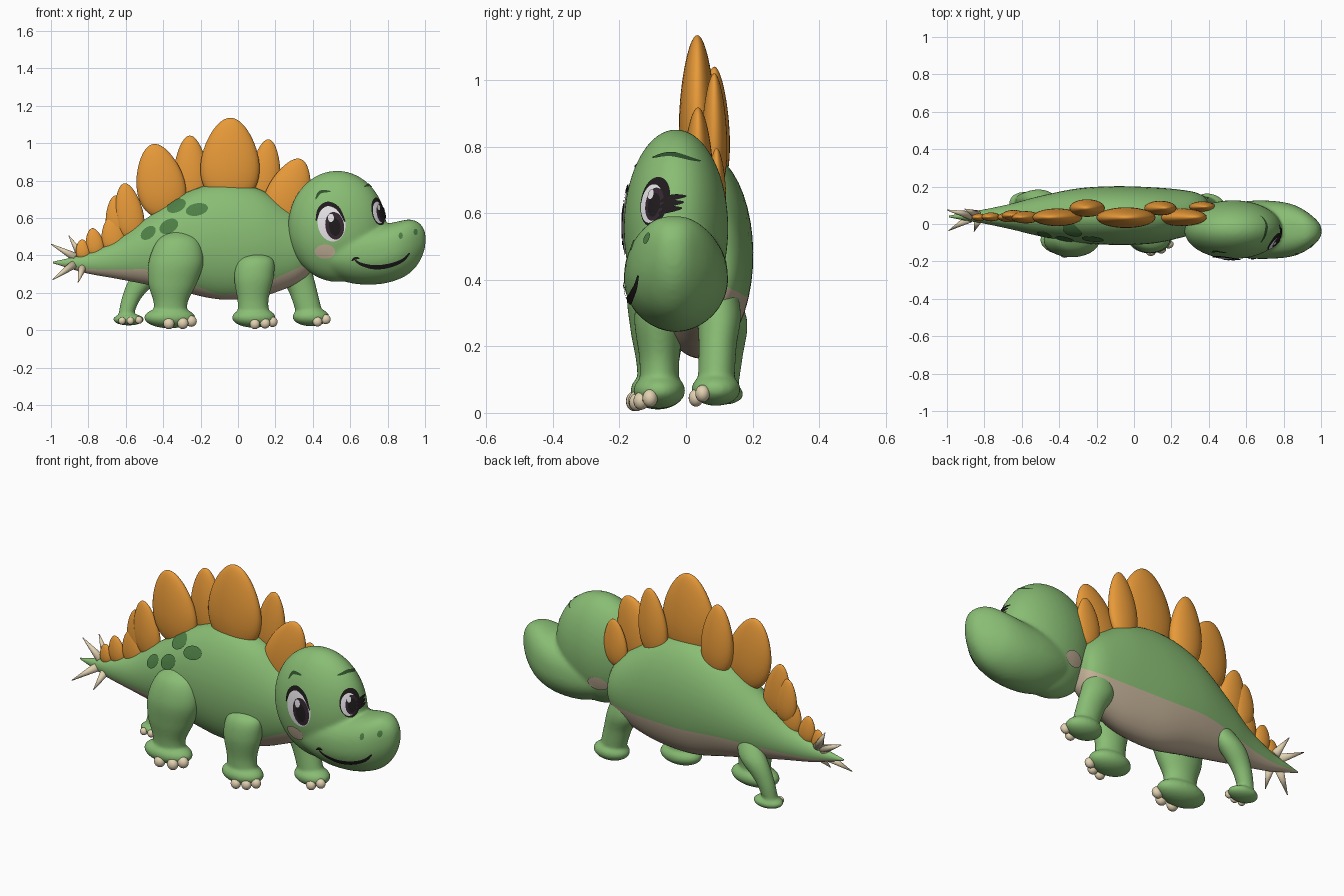
import bpy, bmesh, math
from mathutils import Vector, Matrix
from mathutils.bvhtree import BVHTree

if "Cube" in bpy.data.objects:
    bpy.data.objects.remove(bpy.data.objects["Cube"])


def material(name, r, g, b):
    m = bpy.data.materials.new(name)
    m.use_nodes = True
    m.diffuse_color = (r, g, b, 1)
    m.node_tree.nodes["Principled BSDF"].inputs["Base Color"].default_value = (r, g, b, 1)
    return m


GREEN = material("skin green", .25, .51, .175)
ORANGE = material("plate orange", .80, .32, .04)
BELLY = material("belly tan", .56, .45, .32)
CLAW = material("claw cream", .76, .64, .44)
SPOT = material("spot green", .075, .21, .06)
BROW = material("brow green", .03, .08, .025)
BLACK = material("line black", .014, .011, .012)
IRIS = material("iris plum", .035, .02, .03)
WHITE = material("eye white", .80, .78, .80)


def finish(name, bm, *mats):
    bmesh.ops.recalc_face_normals(bm, faces=bm.faces)
    me = bpy.data.meshes.new(name)
    for f in bm.faces:
        f.smooth = True
    bm.to_mesh(me)
    bm.free()
    for m in mats:
        me.materials.append(m)
    ob = bpy.data.objects.new(name, me)
    bpy.context.scene.collection.objects.link(ob)
    return ob


def fuse(name, *parts, voxel=.009):
    """Blends overlapping green parts into one soft skin."""
    bm = bmesh.new()
    for p in parts:
        bm.from_mesh(p.data)
        bpy.data.objects.remove(p)
    ob = finish(name, bm, GREEN)
    mod = ob.modifiers.new("skin", 'REMESH')
    mod.mode, mod.voxel_size, mod.use_smooth_shade = 'VOXEL', voxel, True
    mod = ob.modifiers.new("soften", 'SMOOTH')
    mod.factor, mod.iterations = .5, 12
    graph = bpy.context.evaluated_depsgraph_get()
    ob.data = bpy.data.meshes.new_from_object(ob.evaluated_get(graph))
    ob.modifiers.clear()
    ob.data.materials.clear()
    ob.data.materials.append(GREEN)
    return ob


def smooth_path(pts, steps=6):
    """Catmull-Rom through tuples of any length."""
    pts = [Vector(p) for p in pts]
    ext = [pts[0]] + pts + [pts[-1]]
    out = []
    for a, b, c, d in zip(ext, ext[1:], ext[2:], ext[3:]):
        for i in range(steps):
            t = i / steps
            out.append(b + (c - a) * (t / 2) + (a * 2 - b * 5 + c * 4 - d) * (t * t / 2)
                       + (b * 3 - a - c * 3 + d) * (t ** 3 / 2))
    return out + [pts[-1]]


def loft(name, stations, axis, top=2.0, bottom=2.0, seg=48, belly=lambda x: (60, 60)):
    """Stations are x, y, z and two radii; the first third of each ring spans the belly angles."""
    bm = bmesh.new()
    rings, third = [], seg // 3
    for x, y, z, a, b in smooth_path(stations):
        ring = []
        near, far = belly(x)
        for j in range(seg):
            t = (-near + (near + far) * j / third if j <= third else
                 far + (360 - near - far) * (j - third) / (seg - third))
            u, w = math.sin(math.radians(t)), -math.cos(math.radians(t))
            power = 2 / (top if w > 0 else bottom)
            u = math.copysign(abs(u) ** power, u) * max(a, .001)
            w = math.copysign(abs(w) ** power, w) * max(b, .001)
            ring.append(bm.verts.new((x, y + u, z + w) if axis == 'x' else (x + u, y + w, z)))
        rings.append(ring)
    for r, s in zip(rings, rings[1:]):
        for j in range(seg):
            k = (j + 1) % seg
            bm.faces.new((r[j], r[k], s[k], s[j])).material_index = int(j < third)
    bm.faces.new(rings[0])
    bm.faces.new(rings[-1])
    return finish(name, bm, GREEN, BELLY)


def ellipsoid(name, mat, centre, radii, seg=32):
    bm = bmesh.new()
    bmesh.ops.create_uvsphere(bm, u_segments=seg, v_segments=seg * 2 // 3, radius=1)
    bm.transform(Matrix.Translation(centre) @ Matrix.Diagonal((*radii, 1)))
    return finish(name, bm, mat)


def surface_of(*objs):
    verts, polys = [], []
    for o in objs:
        n = len(verts)
        verts += [v.co.copy() for v in o.data.vertices]
        polys += [[n + i for i in p.vertices] for p in o.data.polygons]
    return BVHTree.FromPolygons(verts, polys)


class Painter:
    """Lays thin plates onto a surface along one viewing direction."""

    def __init__(self, tree, centre=(0, 0, 0), aim=(0, 1, 0)):
        self.tree, self.c, self.d = tree, Vector(centre), Vector(aim).normalized()
        self.right = self.d.cross(Vector((0, 0, 1)))

    def put(self, u, w, lift):
        p = self.c + self.right * u + Vector((0, 0, w))
        hit = self.tree.ray_cast(p - self.d * 2, self.d)[0] or self.tree.find_nearest(p)[0]
        return hit - self.d * lift

    def disc(self, name, mat, u, w, ru, rw, tilt=0, lift=.004, seg=32, rings=5):
        bm = bmesh.new()
        ct, st = math.cos(math.radians(tilt)), math.sin(math.radians(tilt))
        last = [bm.verts.new(self.put(u, w, lift))] * seg
        for i in range(1, rings + 1):
            ring = []
            for j in range(seg):
                t = 2 * math.pi * j / seg
                a, b = ru * i / rings * math.cos(t), rw * i / rings * math.sin(t)
                ring.append(bm.verts.new(self.put(u + a * ct - b * st, w + a * st + b * ct, lift)))
            for j in range(seg):
                k = (j + 1) % seg
                bm.faces.new((last[j], ring[j], ring[k]) if i == 1 else
                             (last[j], ring[j], ring[k], last[k]))
            last = ring
        finish(name, bm, mat)

    def stroke(self, name, mat, pts, width, lift=.005):
        bm = bmesh.new()
        path = smooth_path(pts, 8)
        n, last = len(path) - 1, None
        for i, p in enumerate(path):
            t = (path[min(i + 1, n)] - path[max(i - 1, 0)]).normalized()
            side = Vector((-t.y, t.x)) * width / 2 * (.25 + .75 * math.sin(math.pi * i / n))
            pair = [bm.verts.new(self.put(*(p + side * s), lift)) for s in (-1, 0, 1)]
            if last:
                for a in (0, 1):
                    bm.faces.new((last[a], pair[a], pair[a + 1], last[a + 1]))
            last = pair
        finish(name, bm, mat)


# Body with tail; the tan belly sits lower on the near flank than on the far one
body = loft("body", [
    (-.99, .04, .362, .004, .004), (-.9, .04, .358, .022, .028), (-.8, .04, .357, .038, .055),
    (-.65, .04, .378, .07, .103), (-.5, .042, .418, .108, .172), (-.3, .045, .465, .145, .26),
    (-.1, .045, .475, .157, .31), (.1, .046, .467, .15, .292), (.25, .055, .445, .128, .225),
    (.34, .06, .43, .105, .165), (.39, .06, .42, .07, .1), (.405, .06, .42, .005, .01)],
    'x', belly=lambda x: (min(58, 22 + 85 * abs(x + .08)), 66))

# Head: cranium blended into a broad muzzle
cranium = ellipsoid("cranium", GREEN, (.53, -.03, .555), (.262, .157, .297), 56)
muzzle = loft("muzzle", [
    (.42, -.03, .4, .08, .07), (.5, -.03, .4, .13, .115), (.62, -.03, .396, .154, .148),
    (.75, -.031, .402, .154, .157), (.85, -.034, .424, .138, .156), (.92, -.037, .449, .105, .143),
    (.97, -.038, .468, .066, .104), (.996, -.038, .48, .034, .055), (1.004, -.038, .485, .005, .008)],
    'x', top=2.5, bottom=1.9)
skin = fuse("head", cranium, muzzle)

# Legs, each blended into its foot
legs = {
    "near_hind": [(-.32, -.05, .535, .03, .02), (-.32, -.075, .48, .11, .07), (-.33, -.085, .37, .147, .092),
                  (-.35, -.085, .25, .13, .082), (-.36, -.085, .15, .092, .064), (-.36, -.085, .07, .09, .06)],
    "near_front": [(.1, -.045, .42, .03, .02), (.095, -.07, .375, .095, .066), (.085, -.08, .28, .106, .075),
                   (.08, -.08, .16, .083, .06), (.085, -.08, .07, .085, .06)],
    "far_front": [(.3, .09, .42, .06, .05), (.31, .1, .3, .09, .065), (.35, .095, .2, .076, .057),
                  (.385, .09, .08, .07, .055)],
    "far_hind": [(-.45, .11, .38, .05, .03), (-.5, .13, .28, .078, .054), (-.57, .128, .17, .052, .043),
                 (-.605, .118, .06, .038, .036)]}
feet = {
    "near_hind": ((-.365, -.085, .067), (.137, .082, .057), .03,
                  [(-.37, -.155, .035), (-.295, -.148, .036), (-.25, -.122, .048)]),
    "near_front": ((.085, -.08, .067), (.117, .078, .054), .027,
                   [(.09, -.148, .032), (.145, -.135, .036), (.185, -.108, .044)]),
    "far_front": ((.39, .09, .071), (.099, .074, .05), .026,
                  [(.425, .03, .045), (.47, .05, .058)]),
    "far_hind": ((-.585, .115, .057), (.083, .058, .032), .02,
                 [(-.62, .063, .05), (-.575, .063, .05), (-.53, .075, .054)])}
limbs = {}
for leg, (centre, radii, size, toes) in feet.items():
    limbs[leg] = fuse(leg + "_leg", loft("limb", legs[leg], 'z'),
                      ellipsoid("foot", GREEN, centre, radii), voxel=.007)
    for i, toe in enumerate(toes):
        ellipsoid(f"{leg}_toe_{i + 1}", CLAW, toe, (size, size * .85, size), 18)

# Back plates: base x z, tip x z, width, y, half thickness
plates = [(-.825, .375, -.835, .485, .075, .036, .019), (-.755, .39, -.78, .545, .095, .038, .023),
          (-.655, .41, -.68, .605, .125, .036, .026), (-.635, .48, -.655, .72, .125, .046, .028),
          (-.56, .48, -.608, .785, .15, .036, .032), (-.38, .6, -.455, .995, .255, .036, .046),
          (-.245, .65, -.258, 1.04, .185, .085, .046), (-.045, .68, -.04, 1.135, .31, .034, .054),
          (.125, .65, .165, 1.02, .165, .085, .038), (.205, .54, .335, .915, .235, .036, .046),
          (.355, .54, .38, .795, .135, .092, .028)]
for i, (x0, z0, x1, z1, width, y, thick) in enumerate(plates):
    bm = bmesh.new()
    bmesh.ops.create_uvsphere(bm, u_segments=32, v_segments=24, radius=1)
    length = math.hypot(x1 - x0, z1 - z0)
    for v in bm.verts:
        taper = 1 - .22 * v.co.z
        v.co = (v.co.x * taper * width / 2, v.co.y * taper * thick, v.co.z * length / 2)
    bm.transform(Matrix.Translation(((x0 + x1) / 2, y, (z0 + z1) / 2))
                 @ Matrix.Rotation(math.atan2(x1 - x0, z1 - z0), 4, 'Y'))
    finish(f"back_plate_{i + 1}", bm, ORANGE)

# Tail spikes
for i, (base, tip) in enumerate([((-.87, .045, .39), (-1, .075, .46)), ((-.84, .05, .4), (-.905, .08, .505)),
                                 ((-.88, .03, .35), (-.99, -.035, .27)), ((-.83, .03, .34), (-.855, -.04, .255))]):
    base, tip = Vector(base), Vector(tip)
    bm = bmesh.new()
    bmesh.ops.create_cone(bm, cap_ends=True, segments=20, radius1=.024, radius2=.002, depth=(tip - base).length)
    bm.transform(Matrix.Translation((base + tip) / 2) @ (tip - base).to_track_quat('Z', 'Y').to_matrix().to_4x4())
    finish(f"tail_spike_{i + 1}", bm, CLAW)

# Flank spots
flank = Painter(surface_of(body, limbs["near_hind"]))
for i, (x, z, r, s, tilt) in enumerate([(-.33, .665, .054, .034, 25), (-.22, .645, .06, .033, 12),
                                        (-.37, .555, .054, .036, 30), (-.48, .52, .046, .03, 40)]):
    flank.disc(f"spot_{i + 1}", SPOT, x, z, r, s, tilt, .007)

# Near eye, mouth, nostrils, cheeks
head = surface_of(skin)
face = Painter(head)
face.disc("near_eye_white", WHITE, .5, .57, .074, .097, 10, .004)
face.disc("near_eye_iris", IRIS, .517, .558, .05, .074, 8, .006)
face.disc("near_eye_pupil", BLACK, .517, .553, .03, .05, 8, .0075)
face.disc("near_eye_glint", WHITE, .497, .6, .016, .022, 0, .009)
face.stroke("near_eye_lash", BLACK, [(.418, .585), (.435, .645), (.48, .675), (.535, .65), (.572, .58)], .024, .007)
face.stroke("near_brow", BROW, [(.415, .70), (.44, .738), (.495, .742)], .016)
face.stroke("mouth", BLACK, [(.625, .375), (.66, .352), (.73, .336), (.81, .345), (.88, .373), (.918, .412)], .023)
face.stroke("mouth_corner", BLACK, [(.607, .37), (.628, .385), (.65, .382)], .014)
for i, (x, z) in enumerate([(.87, .505), (.95, .525)]):
    face.disc(f"nostril_{i + 1}", SPOT, x, z, .011, .017, 0, .006)
face.disc("near_cheek", BELLY, .465, .42, .055, .038, 0, .006)
Painter(head, aim=(0, -1, 0)).disc("far_cheek", BELLY, -.465, .42, .055, .038, 0, .006)

# Far eye and brow, on the turned front of the head
front = Painter(head, (.755, -.1, .635), (-.7, .7, 0))
front.disc("far_eye_rim", BLACK, 0, 0, .054, .074, 0, .003)
front.disc("far_eye_white", WHITE, -.006, -.006, .042, .058, 0, .005)
front.disc("far_eye_iris", IRIS, .008, -.008, .033, .05, 0, .0065)
front.disc("far_eye_pupil", BLACK, .01, -.01, .022, .036, 0, .008)
front.disc("far_eye_glint", WHITE, -.006, .022, .011, .015, 0, .0095)
for i, w in enumerate((.012, -.006, -.024)):
    front.stroke(f"far_lash_{i + 1}", BLACK, [(.03, w - .012), (.06, w), (.085, w + .004)], .018, .007)
Painter(head, (.7, -.04, 0), (-.9, .35, 0)).stroke(
    "far_brow", BROW, [(-.065, .768), (0, .778), (.07, .757)], .013)
